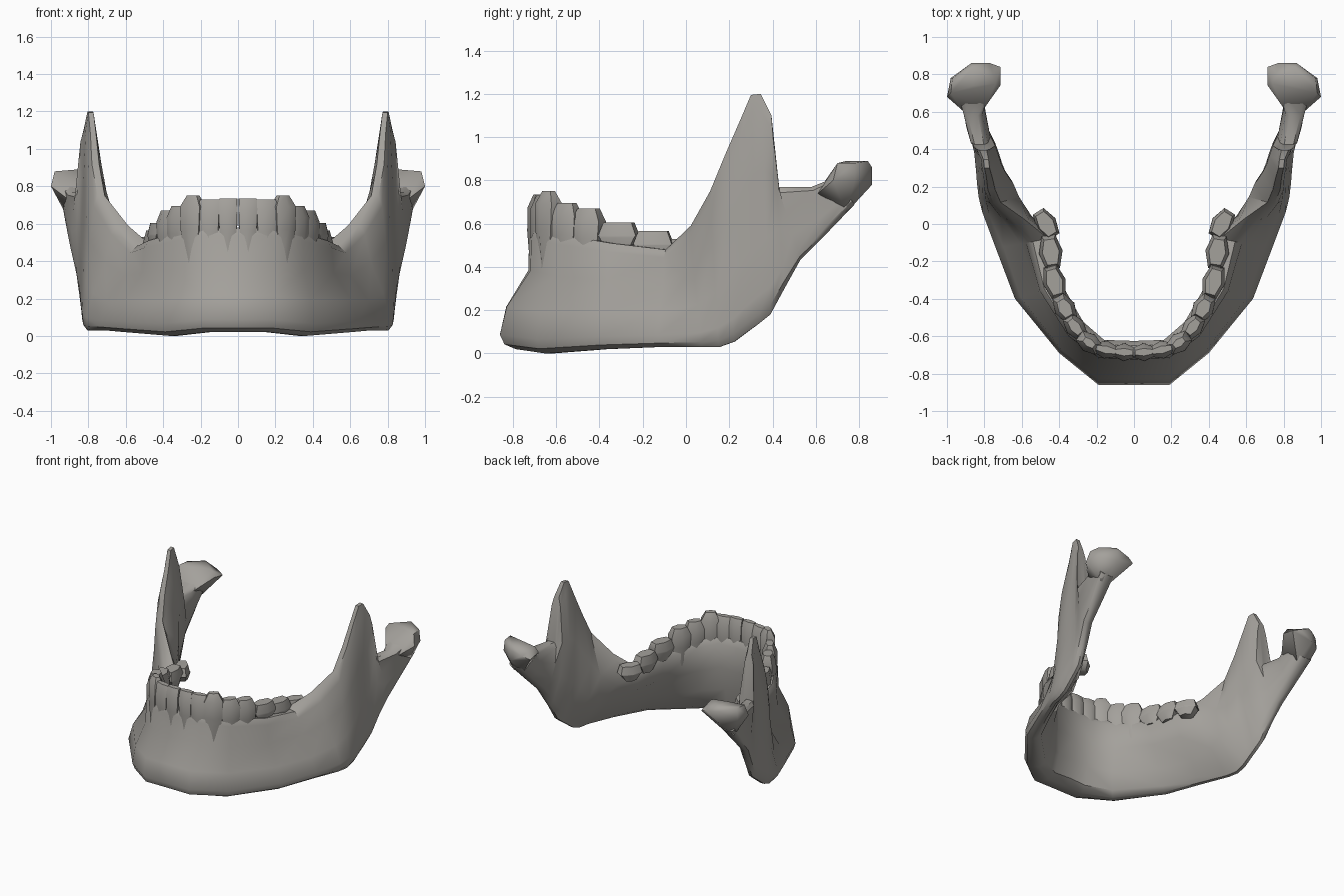
import bpy, bmesh
from math import radians, cos, sin
from mathutils import Vector

if "Cube" in bpy.data.objects:
    bpy.data.objects.remove(bpy.data.objects["Cube"])

BONE = bpy.data.materials.new("bone_grey")
BONE.diffuse_color = (.37, .355, .33, 1)
BONE.use_nodes = True
BONE.node_tree.nodes["Principled BSDF"].inputs["Base Color"].default_value = BONE.diffuse_color


def finish(name, bm, angle=40):
    """Turn a right-half bmesh into a mirrored, smooth-shaded object."""
    bmesh.ops.recalc_face_normals(bm, faces=bm.faces)
    me = bpy.data.meshes.new(name)
    bm.to_mesh(me)
    bm.free()
    me.materials.append(BONE)
    ob = bpy.data.objects.new(name, me)
    bpy.context.collection.objects.link(ob)
    m = ob.modifiers.new("mirror", "MIRROR")
    m.use_clip = True
    m.merge_threshold = 0.002
    bpy.ops.object.select_all(action="DESELECT")
    ob.select_set(True)
    bpy.context.view_layer.objects.active = ob
    bpy.ops.object.shade_smooth_by_angle(angle=radians(angle))
    return ob


def loft(bm, rings, cap_start, cap_end):
    loops = [[bm.verts.new(p) for p in r] for r in rings]
    n = len(loops[0])
    for a, b in zip(loops, loops[1:]):
        for i in range(n):
            j = (i + 1) % n
            bm.faces.new((a[i], a[j], b[j], b[i]))
    if cap_start:
        bm.faces.new(loops[0])
    if cap_end:
        bm.faces.new(loops[-1])


# cross-section: (height fraction, depth fraction), outer face up then inner face down
SECTION = [(0, .35), (.04, .1), (.12, 0), (.35, 0), (.65, 0), (.92, 0), (1, .2),
           (1, .75), (.92, 1), (.6, 1), (.3, 1), (.06, .85), (0, .6)]


def station(lower, upper, inward, t_low, t_top, curved, belly=0):
    lo, up = Vector(lower), Vector(upper)
    d = Vector((inward[0], inward[1], 0)).normalized()
    ring = []
    for s, depth in SECTION:
        k = min(max((s - .2) / .5, 0), 1)
        f = s + curved * (k * k * (3 - 2 * k) - s)
        p = lo.lerp(up, f)
        p.z = lo.z + (up.z - lo.z) * s
        p += d * depth * (t_low + (t_top - t_low) * f)
        if depth == 1 and s < .9:
            p += d * belly
        if inward[0] == 0:
            p.x = 0
        ring.append(p)
    return ring


# body of the jaw: lower edge, upper edge, inward direction, thicknesses, curvature, inner belly
BODY = [
    ((0, -.86, .02), (0, -.725, .58), (0, 1), .22, .10, 1),
    ((.19, -.86, .02), (.19, -.715, .58), (-.3, .95), .22, .10, 1),
    ((.40, -.69, 0), (.35, -.60, .55), (-.7, .7), .17, .11, 1),
    ((.64, -.40, .02), (.50, -.36, .51), (-.87, .5), .13, .12, .8),
    ((.75, -.13, .03), (.57, -.10, .48), (-.97, .2), .11, .15, .5),
    ((.825, .07, .03), (.67, .02, .59), (-1, .08), .10, .11, .3, .06),
]
# ramus: fans from the angle up to the coronoid point, the notch and the neck
RAMUS = [
    ((.84, .15, .03), (.765, .11, .75), (-1, .1), .10, .07, 0, .10),
    ((.845, .22, .055), (.795, .18, .92), (-1, .1), .10, .07, 0, .09),
    ((.85, .28, .10), (.80, .25, 1.08), (-1, .1), .10, .055, 0, .06),
    ((.855, .34, .14), (.81, .30, 1.195), (-1, 0), .10, .05, 0, .05),
    ((.86, .39, .18), (.815, .345, 1.20), (-1, 0), .10, .05, 0, .04),
    ((.875, .455, .30), (.84, .395, 1.10), (-1, 0), .10, .07, 0, .03),
    ((.90, .53, .435), (.87, .425, .77), (-1, 0), .10, .09, 0, .02),
    ((.92, .66, .565), (.91, .58, .77), (-1, 0), .11, .10, 0, .01),
    ((.94, .78, .69), (.94, .68, .81), (-1, 0), .12, .16, 0),
]
bm = bmesh.new()
loft(bm, [station(*s) for s in BODY + RAMUS], False, True)
finish("jaw_bone", bm)

# condyle: faceted knob on the neck
bm = bmesh.new()
for p in [(1.0, .68, .80), (.98, .78, .80), (.98, .70, .88), (.97, .78, .88),
          (.87, .86, .86), (.77, .86, .84), (.86, .84, .89), (.715, .84, .82),
          (.715, .74, .84), (.74, .75, .88), (.86, .74, .89), (.87, .86, .78),
          (.92, .74, .65), (.84, .74, .66), (.80, .62, .765), (.92, .61, .74)]:
    bm.verts.new(p)
bmesh.ops.convex_hull(bm, input=bm.verts)
junk = [v for v in bm.verts if not v.link_faces]
bmesh.ops.delete(bm, geom=junk, context="VERTS")
finish("condyle", bm, 60)

# teeth: x, y, row angle, width, depth, top height, root length, top width, top depth
TEETH = [
    (.052, -.685, 3, .10, .10, .735, .34, .95, .4),
    (.15, -.672, 12, .11, .10, .73, .34, .95, .4),
    (.24, -.635, 36, .13, .11, .75, .36, .5, .4),
    (.315, -.55, 52, .135, .11, .695, .30, .65, .5),
    (.37, -.45, 60, .145, .12, .67, .28, .65, .6),
    (.425, -.31, 74, .18, .125, .605, .14, .75, .7),
    (.445, -.15, 82, .18, .13, .565, .13, .75, .7),
    (.47, .0, 58, .16, .12, .53, .11, .8, .7),
]
HEX = [(-.5, -.3), (0, -.5), (.5, -.3), (.5, .3), (0, .5), (-.5, .3)]
bm = bmesh.new()
for x, y, ang, w, d, top, root, tw, td in TEETH:
    c, s = cos(radians(ang)), sin(radians(ang))
    rings = []
    for z, kw, kd in [(top - root, .5, .7), (top - .5 * root, .92, .98),
                      (top - .06, 1, .95), (top, tw, td)]:
        rings.append([Vector((max(x + u * w * kw * c - v * d * kd * s, .002),
                              y + u * w * kw * s + v * d * kd * c,
                              z)) for u, v in HEX])
    loft(bm, rings, True, True)
finish("teeth", bm, 60).modifiers["mirror"].use_mirror_merge = False
